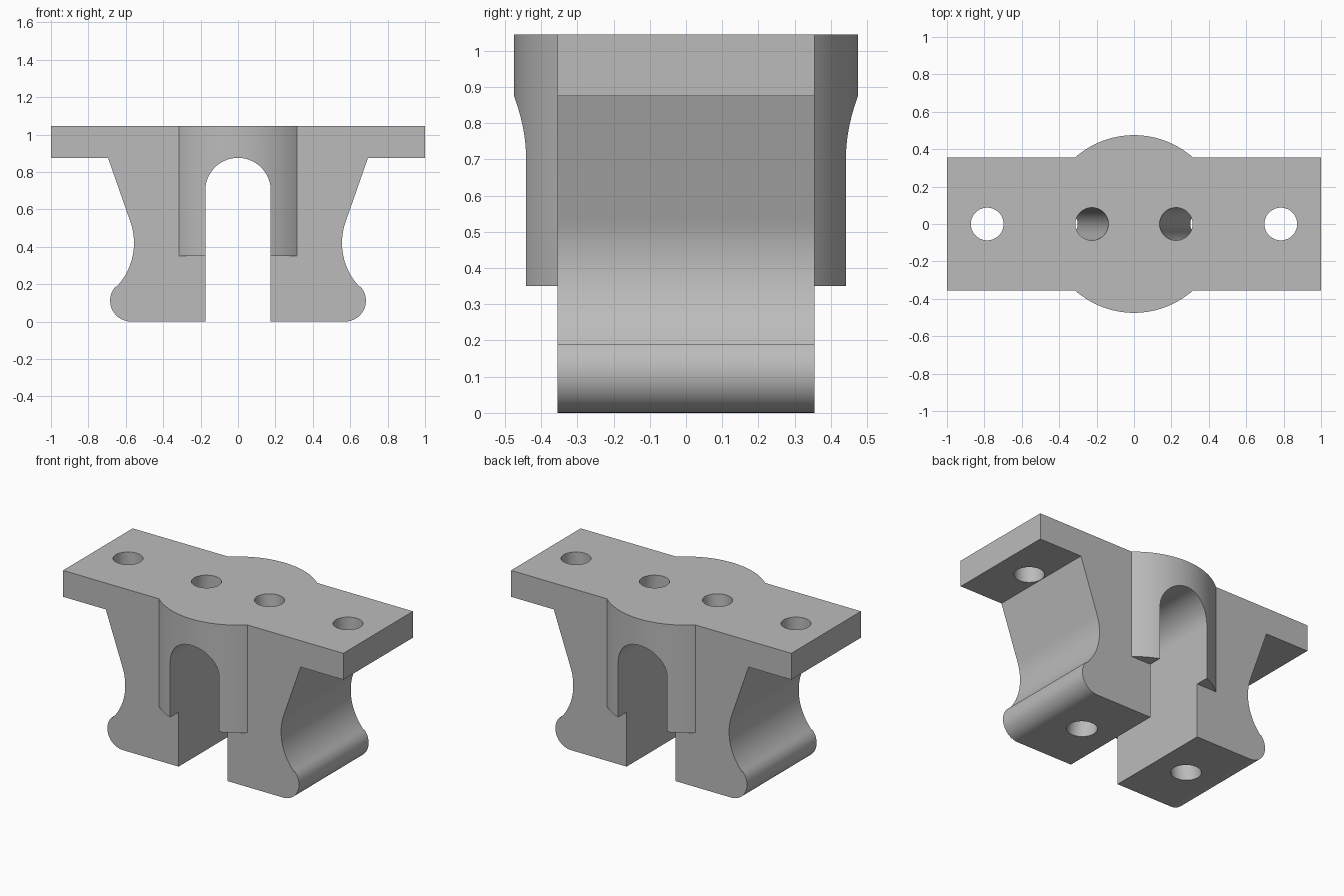
import bpy, bmesh
from math import sin, cos, pi, radians, atan2
from mathutils import Vector

cube = bpy.data.objects.get("Cube")
if cube:
    bpy.data.objects.remove(cube, do_unlink=True)

TOP, PLATE_Z, DEPTH = 1.045, 0.875, 0.355
HOLE_R, SLOT = 0.0875, 0.175

grey = bpy.data.materials.new("plain grey")
grey.use_nodes = True
colour = (0.5, 0.5, 0.5, 1)
grey.diffuse_color = colour
grey.node_tree.nodes["Principled BSDF"].inputs["Base Color"].default_value = colour


def finish(bm, name):
    bmesh.ops.recalc_face_normals(bm, faces=bm.faces)
    mesh = bpy.data.meshes.new(name)
    bm.to_mesh(mesh)
    bm.free()
    obj = bpy.data.objects.new(name, mesh)
    bpy.context.collection.objects.link(obj)
    mesh.materials.append(grey)
    return obj


def extrude_profile(name, outline, half_depth):
    """Extrude an x-z outline along y."""
    bm = bmesh.new()
    face = bm.faces.new([bm.verts.new((x, -half_depth, z)) for x, z in outline])
    side = bmesh.ops.extrude_face_region(bm, geom=[face])
    verts = [g for g in side["geom"] if isinstance(g, bmesh.types.BMVert)]
    bmesh.ops.translate(bm, verts=verts, vec=(0, 2 * half_depth, 0))
    return finish(bm, name)


def rod(name, bottom, top, radius, segments=48):
    """Cylinder between two points."""
    a, b = Vector(bottom), Vector(top)
    bm = bmesh.new()
    bmesh.ops.create_cone(bm, cap_ends=True, segments=segments, radius1=radius,
                          radius2=radius, depth=(b - a).length)
    turn = Vector((0, 0, 1)).rotation_difference(b - a).to_matrix()
    bmesh.ops.rotate(bm, verts=bm.verts, matrix=turn)
    bmesh.ops.translate(bm, verts=bm.verts, vec=(a + b) / 2)
    return finish(bm, name)


def arc(cx, cz, r, start, end, steps):
    angles = [start + (end - start) * i / steps for i in range(steps + 1)]
    return [(cx + r * cos(a), cz + r * sin(a)) for a in angles]


def combine(target, tool, operation):
    """Apply a boolean and discard its tool."""
    tool.hide_render = True
    mod = target.modifiers.new(operation, "BOOLEAN")
    mod.operation, mod.solver, mod.object = operation, "EXACT", tool
    bpy.context.view_layer.objects.active = target
    bpy.ops.object.modifier_apply(modifier=mod.name)
    bpy.data.objects.remove(tool, do_unlink=True)


# Body: top plate, waisted sides and rounded feet
foot, foot_r = (0.572, 0.112), 0.112
waist, waist_r = (0.896, 0.42), 0.34
join = atan2(waist[1] - foot[1], waist[0] - foot[0])
half = [(1, TOP), (1, PLATE_Z), (0.695, PLATE_Z)]
half += arc(*waist, waist_r, pi - radians(19), pi + join, 20)
half += arc(*foot, foot_r, join, -pi / 2, 20)
body = extrude_profile("bracket_body", half + [(-x, z) for x, z in reversed(half)], DEPTH)

# Round boss through the middle
combine(body, rod("boss", (0, 0, 0.35), (0, 0, TOP), 0.475, 128), "UNION")

# Arched slot from front to back
arch = arc(0, 0.7, SLOT, 0, pi, 40)
combine(body, extrude_profile("slot", [(SLOT, -0.1)] + arch + [(-SLOT, -0.1)], 0.7),
        "DIFFERENCE")

# Upright holes in the plate ends and slanted holes down through the feet
lean = (0.39 - 0.225) / TOP
for s in (-1, 1):
    combine(body, rod("plate_hole", (s * 0.785, 0, 0.7), (s * 0.785, 0, 1.2), HOLE_R),
            "DIFFERENCE")
    low, high = -0.1, TOP + 0.1
    combine(body, rod("foot_hole", (s * (0.39 - lean * low), 0, low),
                      (s * (0.39 - lean * high), 0, high), HOLE_R), "DIFFERENCE")

# One material and smooth curved walls
body.data.materials.clear()
body.data.materials.append(grey)
for poly in body.data.polygons:
    poly.material_index = 0
bpy.ops.object.select_all(action="DESELECT")
body.select_set(True)
bpy.context.view_layer.objects.active = body
bpy.ops.object.shade_smooth_by_angle(angle=radians(25))
